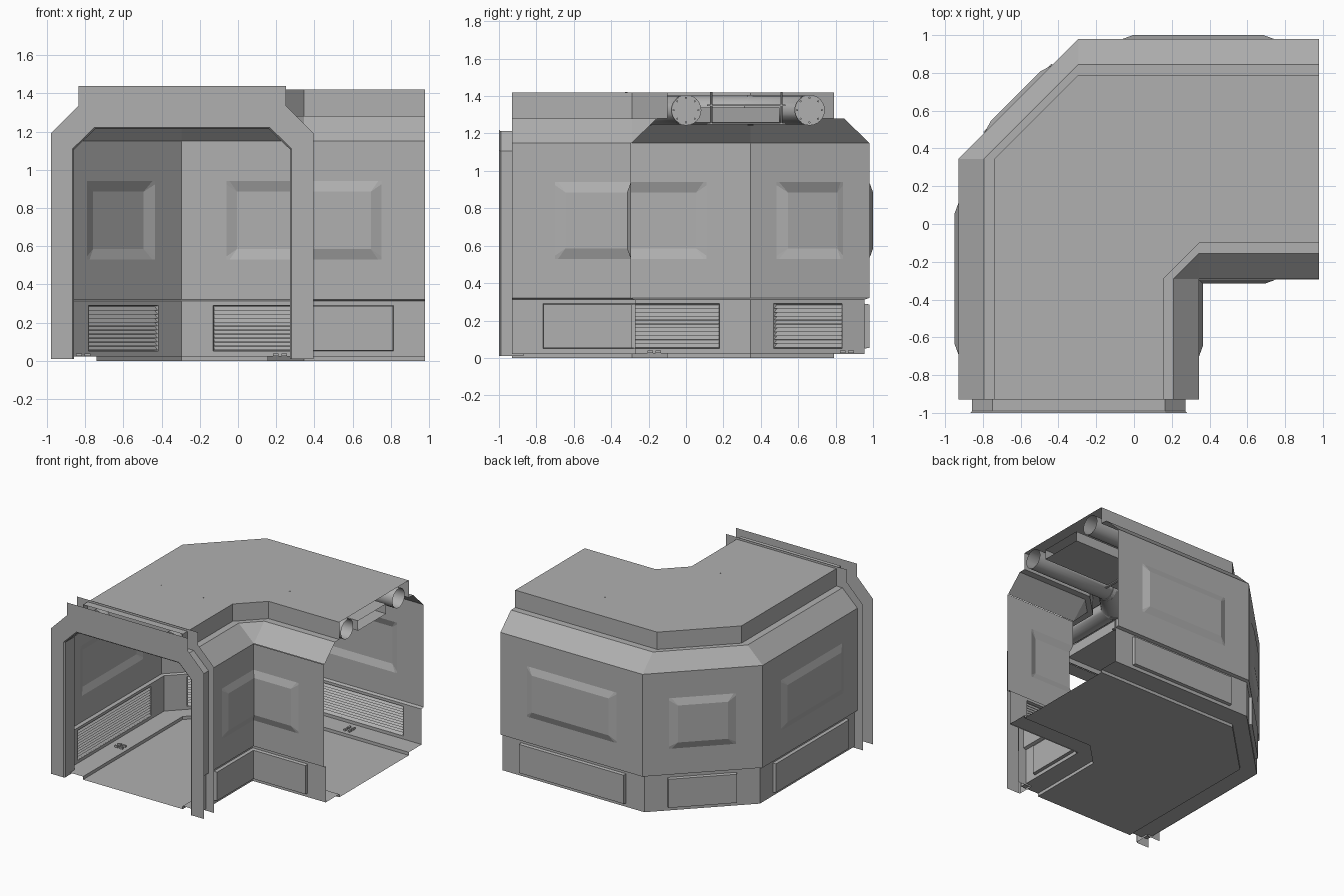
import bpy, bmesh, math
from mathutils import Vector, Matrix

if "Cube" in bpy.data.objects:
    bpy.data.objects.remove(bpy.data.objects["Cube"])

Y0 = -0.93                                    # front end of the shell
GREY = bpy.data.materials.new("mid_grey")
GREY.diffuse_color = (.435, .435, .435, 1)
GREY.use_nodes = True
GREY.node_tree.nodes["Principled BSDF"].inputs["Base Color"].default_value = GREY.diffuse_color


def finish(name, bm, smooth=False):
    bmesh.ops.remove_doubles(bm, verts=bm.verts, dist=0.0002)
    bmesh.ops.recalc_face_normals(bm, faces=bm.faces)
    me = bpy.data.meshes.new(name)
    bm.to_mesh(me)
    bm.free()
    me.materials.append(GREY)
    ob = bpy.data.objects.new(name, me)
    bpy.context.collection.objects.link(ob)
    if smooth:
        bpy.ops.object.select_all(action='DESELECT')
        ob.select_set(True)
        bpy.context.view_layer.objects.active = ob
        bpy.ops.object.shade_smooth_by_angle(angle=math.radians(40))
    return ob


def loft(name, rows, closed=False, smooth=False):
    bm = bmesh.new()
    vs = [[bm.verts.new(p) for p in r] for r in rows]
    for a, b in zip(vs, vs[1:]):
        n = len(a)
        for i in range(n if closed else n - 1):
            j = (i + 1) % n
            bm.faces.new((a[i], a[j], b[j], b[i]))
    return finish(name, bm, smooth)


def polygon(name, pts):
    bm = bmesh.new()
    bm.faces.new([bm.verts.new(p) for p in pts])
    return finish(name, bm)


def mirrored(half):
    """Complete a list of wall columns (x, y, ox, oy) across the corner diagonal."""
    other = [(.05 - y, .05 - x, -oy, -ox) for x, y, ox, oy in reversed(half)]
    if math.dist(other[0][:2], half[-1][:2]) < 1e-4:
        other = other[1:]
    return half + other


def outer_cols(d, s, e, t, b, dep):
    x, k = -.93 + d, .635 - d
    h = [(x, Y0, 0, 0), (x, s, 0, 0), (x, s + b, -dep, 0), (x, e - b, -dep, 0),
         (x, e, 0, 0), (x, .345, 0, 0)]
    for u, o in ((t, 0), (t + b * 1.3, dep * .707)):
        h.append((x + u * k, .345 + u * k, -o, o))
    return mirrored(h)


def inner_cols(d, s, b, dep):
    x = .345 - d
    return mirrored([(x, Y0, 0, 0), (x, s, 0, 0), (x, s + b, dep, 0), (x, .05 - x, dep, -dep)])


def panel_wall(name, cols, rows, slide=.7):
    """Wall grid with raised panels; panel corners are mitred with a small cut."""
    flag = [any(c[2:]) for c in cols]
    grid = []
    for i, (z, f) in enumerate(rows):
        line = []
        for j, (x, y, ox, oy) in enumerate(cols):
            px, py, pz = x + ox * f, y + oy * f, z
            near_rows = [r for r in rows[max(i - 1, 0):i + 2] if r[1] != f]
            near_cols = [cols[k] for k in (j - 1, j + 1)
                         if 0 <= k < len(cols) and flag[k] != flag[j]]
            if near_rows and near_cols and flag[j] and not f:
                px += (near_cols[0][0] - x) * slide
                py += (near_cols[0][1] - y) * slide
            elif near_rows and near_cols and f and not flag[j]:
                pz += (near_rows[0][0] - z) * slide
            line.append((px, py, pz))
        grid.append(line)
    return loft(name, grid)


def outer(d):
    return [(-.93 + d, Y0), (-.93 + d, .345), (-.295, .98 - d), (.98, .98 - d)]


def inner(d):
    return [(.345 - d, Y0), (.345 - d, -.29), (.345, -.29 + d), (.98, -.29 + d)]


# walls: embossed upper panels, inset lower walls with boxed vents and slats
UP = [(.32, 0), (.53, 0), (.585, 1), (.885, 1), (.94, 0), (1.15, 0)]
LOW = [(.022, 0), (.05, 0), (.054, 1), (.286, 1), (.29, 0), (.312, 0)]
walls = {"outer": (outer_cols(0, -.69, .11, .22, .055, .02),
                   outer_cols(.025, -.765, .18, .2, .004, .025)),
         "inner": (inner_cols(0, -.7, .055, .02), inner_cols(.025, -.765, .004, .025))}
for side, (up, low) in walls.items():
    panel_wall(side + "_upper_wall", up, UP)
    panel_wall(side + "_lower_wall", low, LOW)
    loft(side + "_wall_ledge", [[(c[0], c[1], .32) for c in up], [(c[0], c[1], .312) for c in low]])
    bm = bmesh.new()
    for a, b in zip(low, low[1:]):
        if any(a[2:]) and any(b[2:]):
            for i in range(11):
                z = .056 + i * .0208
                q = [(c[0] + c[2] * f, c[1] + c[3] * f, z + h)
                     for c, f, h in ((a, 0, 0), (b, 0, 0), (b, .9, .02), (a, .9, .02))]
                bm.faces.new([bm.verts.new(p) for p in q])
    finish(side + "_vent_slats", bm)

# sloped shoulders, raised roof rim and floor ledges
for side, path in (("outer", outer), ("inner", inner)):
    loft(side + "_roof_edge", [[(x, y, z) for x, y in path(d)] for d, z in
                               ((0, 1.15), (.135, 1.28), (.19, 1.28), (.19, 1.42))])
    loft(side + "_floor_ledge", [[(x, y, z) for x, y in path(d)] for d, z in
                                 ((.025, .025), (.19, .025), (.19, 0))])
plan = outer(.19) + inner(.19)[::-1]
polygon("roof", [(x, y, 1.42) for x, y in plan])
polygon("floor", [(x, y, 0) for x, y in plan])

# doorway frame: two thin flanges joined by an arch sleeve
CX = -.2925


def arch(half):
    return [(CX - x, z) for x, z in half] + [(CX + x, z) for x, z in reversed(half)]


RIM = arch([(.6875, .01), (.6875, 1.19), (.5425, 1.335), (.5425, 1.4375)])
HOLE = arch([(.573, .01), (.573, 1.11), (.46, 1.22)])
LIP = arch([(.565, .01), (.565, 1.106), (.456, 1.212)])
for name, y in (("front_flange", -.998), ("rear_flange", -.87)):
    polygon(name, [(x, y, z) for x, z in RIM + HOLE[::-1]])
loft("arch_sleeve", [[(x, y, z) for x, z in p] for p, y in
                     ((HOLE, -1), (LIP, -.99), (LIP, -.87))])


# overhead services
def sweep(name, path, z, section, smooth):
    rows = []
    pts = [Vector(p) for p in path]
    for i, p in enumerate(pts):
        t0 = (pts[max(i, 1)] - pts[max(i, 1) - 1]).normalized()
        k = min(i, len(pts) - 2)
        t1 = (pts[k + 1] - pts[k]).normalized()
        t = (t0 + t1).normalized()
        n = Vector((-t.y, t.x)) / t.dot(t0)
        rows.append([(p.x + n.x * u, p.y + n.y * u, z + v) for u, v in section])
    return loft(name, rows, True, smooth)


def cylinder(bm, at, axis, r, h, n=12):
    m = Matrix.Translation(at) @ Vector(axis).to_track_quat('Z', 'Y').to_matrix().to_4x4()
    bmesh.ops.create_cone(bm, cap_ends=True, segments=n, radius1=r, radius2=r, depth=h, matrix=m)


PZ = 1.325
RING = [(.078 * math.cos(a * math.tau / 24), .078 * math.sin(a * math.tau / 24)) for a in range(24)]
INNER_RUN = [(.05, Y0), (.05, -.2), (.25, 0), (.98, 0)]
TRAY_RUN = [(-.27, Y0), (-.27, .05), (0, .32), (.98, .32)]
for name, path in (("outer", outer(.32)), ("inner", INNER_RUN)):
    sweep(name + "_pipe", path, PZ, RING, True)
    bm = bmesh.new()
    for p, ax in ((path[1], (0, 1, 0)), (path[2], (1, 0, 0))):
        c = Vector((*p, PZ))
        cylinder(bm, c, ax, .082, .03, 24)
        side = Vector(ax).cross((0, 0, 1))
        for i in range(8):
            a = i * math.tau / 8
            cylinder(bm, c + side * .066 * math.cos(a) + Vector((0, 0, .066 * math.sin(a))), ax, .006, .05, 6)
    finish(name + "_pipe_flanges", bm)
sweep("cable_tray", TRAY_RUN, 1.30, [(-.18, -.04), (.18, -.04), (.18, .04), (-.18, .04)], False)


def boxes(name, items):
    bm = bmesh.new()
    for c, s in items:
        bmesh.ops.create_cube(bm, size=1, matrix=Matrix.Translation(c) @ Matrix.Diagonal((*s, 1)))
    return finish(name, bm)


# hangers: rods through the roof with cross bars above and under the tray
bm = bmesh.new()
bars = []
HX = .37
for y in (.135, .51):
    cylinder(bm, (HX, y, 1.335), (0, 0, 1), .006, .172, 8)
    cylinder(bm, (.05 - y, .05 - HX, 1.335), (0, 0, 1), .006, .172, 8)
for z in (1.252, 1.35):
    bars.append(((HX, .3225, z), (.02, .42, .008)))
    bars.append(((-.2725, .05 - HX, z), (.42, .02, .008)))
finish("hanger_rods", bm)
boxes("hanger_bars", bars)

# floor clips beside the walkway
clips = []
for x in (-.81, .22):
    for o in (-.022, .022):
        for y in (-.37, -.33):
            clips.append(((x + o, y, .032), (.03, .014, .014)))
            clips.append(((.05 - y, .05 - x - o, .032), (.014, .03, .014)))
boxes("floor_clips", clips)
